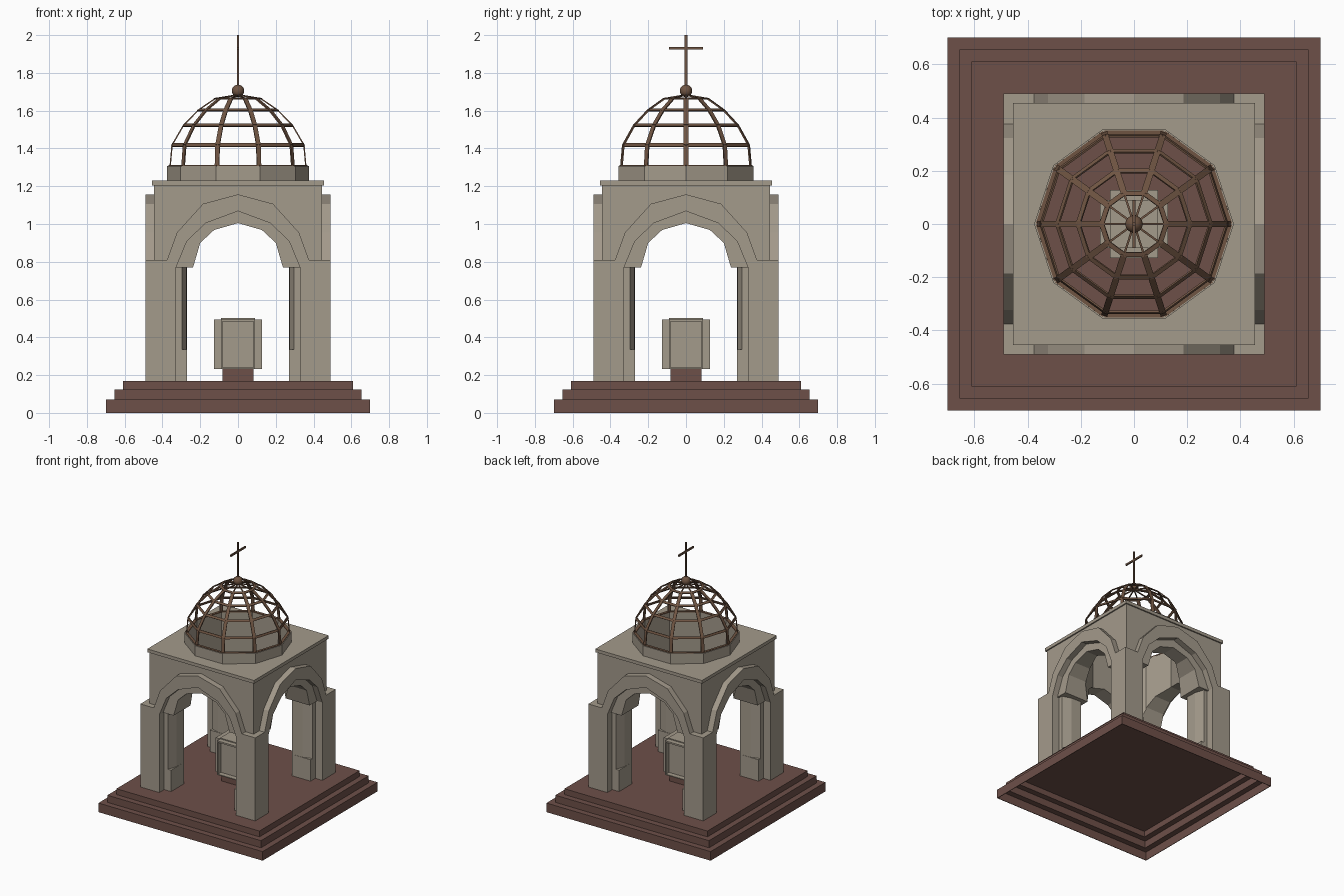
import bpy, bmesh
from math import cos, sin, pi
from mathutils import Vector, Matrix

if "Cube" in bpy.data.objects:
    bpy.data.objects.remove(bpy.data.objects["Cube"])


def material(name, rgb):
    m = bpy.data.materials.new(name)
    m.diffuse_color = (*rgb, 1)
    m.use_nodes = True
    m.node_tree.nodes["Principled BSDF"].inputs["Base Color"].default_value = m.diffuse_color
    return m


STONE = material("stone", (0.37, 0.325, 0.26))
BRICK = material("red_stone", (0.155, 0.08, 0.066))
METAL = material("bronze", (0.16, 0.09, 0.055))


def finish(name, bm, mat, turn=0):
    bmesh.ops.recalc_face_normals(bm, faces=bm.faces[:])
    me = bpy.data.meshes.new(name)
    bm.to_mesh(me)
    bm.free()
    me.materials.append(mat)
    ob = bpy.data.objects.new(name, me)
    ob.rotation_euler.z = turn * pi / 2
    bpy.context.collection.objects.link(ob)
    return ob


def add_prism(bm, loops, lo, hi, upright=False):
    """Extrude outline (with optional holes) from lo to hi; upright = facing -y."""
    place = (lambda a, b, t: (a, -t, b)) if upright else (lambda a, b, t: (a, b, t))
    edges = []
    for loop in loops:
        vs = [bm.verts.new(place(a, b, lo)) for a, b in loop]
        edges += [bm.edges.new((vs[i - 1], vs[i])) for i in range(len(vs))]
    res = bmesh.ops.triangle_fill(bm, use_beauty=True, edges=edges,
                                  normal=place(0, 0, 1))
    faces = [g for g in res["geom"] if isinstance(g, bmesh.types.BMFace)]
    ext = bmesh.ops.extrude_face_region(bm, geom=faces)
    vs = [g for g in ext["geom"] if isinstance(g, bmesh.types.BMVert)]
    bmesh.ops.translate(bm, verts=vs, vec=Vector(place(0, 0, hi - lo)))


def prism(name, loops, lo, hi, mat, upright=False, turn=0):
    bm = bmesh.new()
    add_prism(bm, loops, lo, hi, upright)
    return finish(name, bm, mat, turn)


def rect(x0, y0, x1, y1):
    return [(x0, y0), (x1, y0), (x1, y1), (x0, y1)]


def square(h):
    return rect(-h, -h, h, h)


def ring(r, n=10):
    return [(r * cos(2 * pi * i / n), r * sin(2 * pi * i / n)) for i in range(n)]


def mirrored(half):
    """Right half of an arch, springing to crown, mirrored to the left."""
    return half + [(-x, z) for x, z in reversed(half) if x > 0]


# Stepped plinth, a thin shell hollow underneath
T = 0.004
steps = [(0.70, 0, 0.07), (0.655, 0.07, 0.125), (0.61, 0.125, 0.17)]
for i, (h, lo, hi) in enumerate(steps):
    bm = bmesh.new()
    add_prism(bm, [square(h), square(h - T)], lo, hi - T)
    tread = [square(h)] + ([square(steps[i + 1][0] - T)] if i < 2 else [])
    add_prism(bm, tread, hi - T, hi)
    finish(f"plinth_step_{i + 1}", bm, BRICK)

# Arch outlines
opening = [(0.238, 0.77), (0.20, 0.90), (0.127, 0.968), (0, 1.005)]
middle = [(0.328, 0.77), (0.27, 0.91), (0.17, 1.005), (0, 1.068)]
outer = [(0.376, 0.81), (0.323, 0.955), (0.185, 1.107), (0, 1.157)]
archivolt = mirrored(outer) + [(-0.328, 0.81)] + mirrored(middle)[::-1] + [(0.328, 0.81)]

# Upper block: ten-sided well down the middle, arches cut through both ways
block = prism("arched_block", [square(0.445), ring(0.35)], 0.77, 1.205, STONE)
cut_outline = [(0.238, 0.6)] + mirrored(opening) + [(-0.238, 0.6)]
for k in range(2):
    cutter = prism(f"arch_cutter_{k + 1}", [cut_outline], -0.6, 0.6, STONE, True, k)
    mod = block.modifiers.new("arch", "BOOLEAN")
    mod.operation, mod.solver, mod.object = "DIFFERENCE", "EXACT", cutter
    bpy.context.view_layer.objects.active = block
    bpy.ops.object.modifier_apply(modifier=mod.name)
    bpy.data.objects.remove(cutter)


# Corner pier plans with rebated edges; the chamfer stops above the foot
def pier_plan(half):
    return [(0.27, 0.27)] + half + [(0.49, 0.49)] + [(y, x) for x, y in reversed(half)]


foot = pier_plan([(0.27, 0.43), (0.328, 0.43), (0.328, 0.49)])
shaft = pier_plan([(0.273, 0.36), (0.296, 0.43), (0.328, 0.43), (0.328, 0.49)])

for k in range(4):
    bm = bmesh.new()
    add_prism(bm, [foot], 0.17, 0.335)
    add_prism(bm, [shaft], 0.335, 0.81)
    finish(f"corner_pier_{k + 1}", bm, STONE, k)
    prism(f"archivolt_{k + 1}", [archivolt], 0.445, 0.49, STONE, True, k)

# Cornice and ten-sided drum, open in the middle
prism("cornice", [square(0.455), ring(0.35)], 1.205, 1.23, STONE)
prism("drum", [ring(0.375), ring(0.35)], 1.23, 1.308, STONE)


def add_bar(bm, p, q, width, depth, out):
    """Rectangular bar from p to q, its depth facing the out direction."""
    p, q = Vector(p), Vector(q)
    z = (q - p).normalized()
    x = z.cross(Vector(out)).normalized()
    y = z.cross(x)
    rot = Matrix((x, y, z)).transposed().to_4x4()
    m = (Matrix.Translation((p + q) / 2) @ rot
         @ Matrix.Diagonal((width, depth, (q - p).length, 1)))
    bmesh.ops.create_cube(bm, size=1, matrix=m)


# Open dome of flat ribs and hoops
levels = [(0.359, 1.308), (0.349, 1.418), (0.288, 1.523), (0.21, 1.603), (0.121, 1.664), (0.012, 1.682)]


def dome_point(level, i):
    r, z = levels[level]
    return Vector((r * cos(i * pi / 5), r * sin(i * pi / 5), z))


ribs, hoops = bmesh.new(), bmesh.new()
centre = Vector((0, 0, 1.3))
for i in range(10):
    for lv in range(5):
        a, b, c = dome_point(lv, i), dome_point(lv + 1, i), dome_point(lv, i + 1)
        w = 0.024 if lv < 4 else 0.008
        add_bar(ribs, a, b, w, 0.007, (a + b) / 2 - centre)
        add_bar(hoops, a, c, 0.018 if lv else 0.008, 0.007 if lv else 0.02,
                (a + c) / 2 - centre)
finish("dome_ribs", ribs, METAL)
finish("dome_hoops", hoops, METAL)

# Ball and cross finial
bm = bmesh.new()
bmesh.ops.create_uvsphere(bm, u_segments=16, v_segments=10, radius=0.033,
                          matrix=Matrix.Translation((0, 0, 1.705)))
for f in bm.faces:
    f.smooth = True
finish("finial_ball", bm, METAL)
bm = bmesh.new()
add_bar(bm, (0, 0, 1.73), (0, 0, 2.0), 0.014, 0.010, (1, 0, 0))
add_bar(bm, (0, -0.09, 1.93), (0, 0.09, 1.93), 0.014, 0.010, (1, 0, 0))
finish("finial_cross", bm, METAL)

# Pedestal block under the dome, with a framed panel on each side
prism("pedestal_foot", [square(0.083)], 0.17, 0.235, BRICK)
prism("pedestal_block", [square(0.09)], 0.232, 0.502, STONE)
for k in range(4):
    prism(f"pedestal_frame_{k + 1}",
          [rect(-0.09, 0.232, 0.09, 0.495), rect(-0.083, 0.239, 0.083, 0.483)],
          0.09, 0.127, STONE, True, k)
